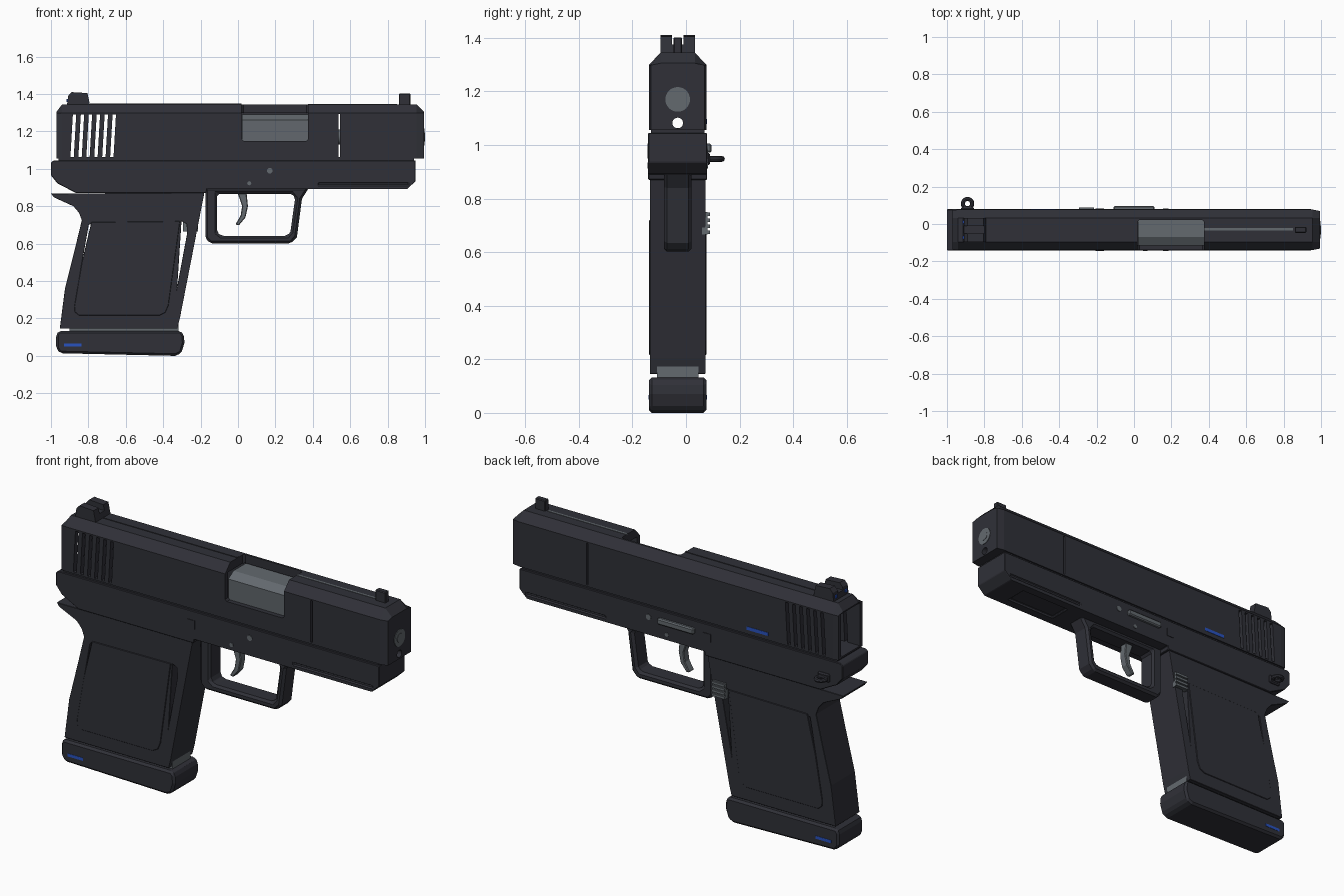
import bpy, bmesh, math
from mathutils import Vector

if "Cube" in bpy.data.objects:
    bpy.data.objects.remove(bpy.data.objects["Cube"])

YC = -0.031  # mid plane of the body


def material(name, rgb):
    m = bpy.data.materials.new(name)
    m.diffuse_color = (*rgb, 1)
    m.use_nodes = True
    m.node_tree.nodes["Principled BSDF"].inputs["Base Color"].default_value = m.diffuse_color
    return m


DARK = material("dark gunmetal", (0.029, 0.030, 0.039))
GREY = material("steel grey", (0.125, 0.142, 0.158))
BLUE = material("blue accent", (0.022, 0.085, 0.52))


def finish(name, bm, mat, bevel=0.0, smooth=False):
    bmesh.ops.recalc_face_normals(bm, faces=bm.faces)
    me = bpy.data.meshes.new(name)
    bm.to_mesh(me)
    bm.free()
    ob = bpy.data.objects.new(name, me)
    bpy.context.collection.objects.link(ob)
    me.materials.append(mat)
    if bevel:
        b = ob.modifiers.new("bevel", "BEVEL")
        b.width, b.segments, b.limit_method = bevel, 1, "ANGLE"
        b.angle_limit = math.radians(35)
    if smooth:
        bpy.ops.object.select_all(action="DESELECT")
        ob.select_set(True)
        bpy.context.view_layer.objects.active = ob
        bpy.ops.object.shade_smooth_by_angle()
    return ob


def plate(name, pts, y0, y1, mat=DARK, bevel=0.0):
    """Side profile in x-z, extruded across y."""
    bm = bmesh.new()
    a = [bm.verts.new((x, y0, z)) for x, z in pts]
    b = [bm.verts.new((x, y1, z)) for x, z in pts]
    n = len(pts)
    bm.faces.new(a)
    bm.faces.new(b[::-1])
    for i in range(n):
        bm.faces.new((a[i], a[(i + 1) % n], b[(i + 1) % n], b[i]))
    return finish(name, bm, mat, bevel)


def box(name, x, y, z, mat=DARK, bevel=0.0):
    pts = [(x[0], z[0]), (x[1], z[0]), (x[1], z[1]), (x[0], z[1])]
    return plate(name, pts, y[0], y[1], mat, bevel)


def rod(name, a, b, r, mat=DARK, seg=24):
    a, b = Vector(a), Vector(b)
    bm = bmesh.new()
    bmesh.ops.create_cone(bm, cap_ends=True, segments=seg, radius1=r, radius2=r, depth=(b - a).length)
    rot = (b - a).to_track_quat("Z", "Y").to_matrix()
    for v in bm.verts:
        v.co = rot @ v.co + (a + b) / 2
    return finish(name, bm, mat, smooth=True)


def cut(ob, *cutters):
    """Subtract the cutters and remove them."""
    bpy.context.view_layer.objects.active = ob
    for c in cutters:
        m = ob.modifiers.new("cut", "BOOLEAN")
        m.operation, m.solver, m.object = "DIFFERENCE", "EXACT", c
        bpy.ops.object.modifier_apply(modifier=m.name)
        bpy.data.objects.remove(c)


# Slide: chamfered section lofted along its length, with sloped ends
bm = bmesh.new()
rings = []
for x, top, inset in ((-0.97, 1.305, 0.003), (-0.94, 1.345, 0), (0.955, 1.345, 0), (0.995, 1.305, 0.008)):
    h = 0.108 - inset
    sec = [(-h, 1.055), (h, 1.055), (h, 1.298), (0.064, top), (-0.064, top), (-h, 1.298)]
    rings.append([bm.verts.new((x, YC + y, z)) for y, z in sec])
for a, b in zip(rings, rings[1:]):
    for i in range(6):
        bm.faces.new((a[i], a[(i + 1) % 6], b[(i + 1) % 6], b[i]))
bm.faces.new(rings[0])
bm.faces.new(rings[-1])
slide = finish("slide", bm, DARK)
wide = (-0.3, 0.3)
cut(slide,
    box("hollow", (-1.1, 0.9), (YC - 0.082, YC + 0.082), (1.064, 1.298)),
    box("port", (0.02, 0.375), (-0.3, 0.022), (1.15, 1.5), bevel=0.01),
    box("slit", (0.536, 0.546), wide, (1.064, 1.292)),
    rod("guide_hole", (0.8, YC, 1.082), (1.1, YC, 1.082), 0.02))
for i in range(6):
    x = -0.887 + i * 0.0425
    cut(slide, plate("slot", [(x - 0.009, 1.064), (x + 0.009, 1.064), (x + 0.022, 1.29), (x + 0.004, 1.29)], *wide))

# Barrel, chamber block and muzzle rings
rod("barrel", (0.3, YC, 1.17), (0.99, YC, 1.17), 0.04, GREY)
rod("muzzle_ring", (0.95, YC, 1.17), (0.998, YC, 1.17), 0.046, GREY, 32)
rod("muzzle_core", (0.99, YC, 1.17), (1.0, YC, 1.17), 0.024, GREY)
bm = bmesh.new()
sec = [(-0.11, 1.11), (0.04, 1.11), (0.04, 1.29), (-0.07, 1.29), (-0.115, 1.262)]
a, b = [[bm.verts.new((x, y, z)) for y, z in sec] for x in (0.022, 0.40)]
bm.faces.new(a)
bm.faces.new(b)
for i in range(5):
    bm.faces.new((a[i], a[(i + 1) % 5], b[(i + 1) % 5], b[i]))
finish("chamber_block", bm, GREY)
box("top_inlay", (0.375, 0.85), (-0.034, -0.022), (1.342, 1.347), GREY)
box("top_rib", (-0.79, 0.02), (-0.034, -0.022), (1.342, 1.348))

# Sights
box("front_sight", (0.86, 0.922), (YC - 0.016, YC + 0.016), (1.335, 1.402), bevel=0.004)
rear = plate("rear_sight", [(-0.915, 1.335), (-0.79, 1.335), (-0.805, 1.405), (-0.89, 1.41), (-0.908, 1.39)],
             YC - 0.064, YC + 0.064)
cut(rear, box("notch", (-1, -0.7), (YC - 0.021, YC + 0.021), (1.375, 1.5)))
for s in (-1, 1):
    y = YC + s * 0.042
    box("rear_sight_dot", (-0.917, -0.908), (y - 0.008, y + 0.008), (1.357, 1.373), BLUE)

# Frame under the slide, with a stepped rail at the front
frame = plate("frame", [(-1, 1.035), (-1, 0.965), (-0.965, 0.922), (-0.865, 0.87), (-0.17, 0.87), (-0.165, 0.892),
                        (0.905, 0.892), (0.95, 0.935), (0.95, 1.045), (-0.985, 1.045)], YC - 0.11, YC + 0.11, bevel=0.004)
for s in (-1, 1):
    y = sorted((YC + s * 0.104, YC + s * 0.2))
    cut(frame, box("groove", (0.43, 0.91), y, (0.912, 0.927)))
cut(frame, box("rail_recess", (0.48, 0.78), (YC - 0.06, YC + 0.06), (0.85, 0.905)))
box("slide_bed", (-0.96, 0.94), (YC - 0.1, YC + 0.1), (1.04, 1.06))

# Trigger guard and trigger
guard = plate("trigger_guard", [(-0.175, 0.9), (-0.175, 0.63), (-0.15, 0.602), (0.285, 0.602), (0.315, 0.635),
                                (0.342, 0.84), (0.38, 0.9)], YC - 0.052, YC + 0.052, bevel=0.012)
cut(guard, plate("opening", [(-0.112, 0.866), (-0.112, 0.66), (-0.09, 0.642), (0.262, 0.642), (0.28, 0.662),
                             (0.306, 0.846), (0.29, 0.866)], *wide))
# the frame floor closes the guard opening from above
plate("trigger", [(-0.005, 0.88), (0.045, 0.88), (0.053, 0.80), (0.04, 0.74), (0.005, 0.698), (-0.014, 0.702),
                  (0.014, 0.75), (0.022, 0.80)], YC - 0.022, YC + 0.022, GREY, 0.004)

# Grip with narrow openings beside the panels
grip = plate("grip", [(-1, 0.868), (-0.985, 0.848), (-0.88, 0.80), (-0.85, 0.765), (-0.835, 0.725), (-0.87, 0.58),
                      (-0.925, 0.36), (-0.953, 0.145), (-0.325, 0.145), (-0.31, 0.205), (-0.18, 0.872)],
             YC - 0.103, YC + 0.103, bevel=0.01)
cut(grip,
    plate("front_gap", [(-0.302, 0.72), (-0.275, 0.705), (-0.272, 0.655), (-0.325, 0.37)], *wide),
    plate("rear_gap", [(-0.786, 0.705), (-0.798, 0.70), (-0.832, 0.51)], *wide))
panel = [(-0.784, 0.715), (-0.31, 0.72), (-0.372, 0.27), (-0.388, 0.232), (-0.42, 0.216), (-0.85, 0.216),
         (-0.873, 0.235), (-0.875, 0.265), (-0.835, 0.50)]
for s in (-1, 1):
    y = sorted((YC + s * 0.095, YC + s * 0.107))
    plate("grip_panel", panel, *y, bevel=0.002)

# Magazine body and base pad
box("magazine", (-0.90, -0.318), (YC - 0.078, YC + 0.078), (0.10, 0.18), GREY)
plate("base_pad", [(-0.958, 0.133), (-0.972, 0.115), (-0.972, 0.04), (-0.95, 0.014), (-0.335, 0.0), (-0.303, 0.015),
                   (-0.286, 0.07), (-0.29, 0.115), (-0.307, 0.133)], YC - 0.108, YC + 0.108, bevel=0.012)

# Pins, square plates and accents on both sides
for s in (-1, 1):
    def side(a, b):
        return sorted((YC + s * a, YC + s * b))
    for x, z, r in ((0.17, 0.99, 0.015), (0.06, 0.923, 0.011)):
        y = side(0.1, 0.113)
        rod("pin", (x, y[0], z), (x, y[1], z), r, GREY, 16)
    box("square_plate", (-0.205, -0.16), side(0.105, 0.113), (0.95, 0.995))
    box("base_accent", (-0.93, -0.836), side(0.105, 0.1095), (0.05, 0.066), BLUE)

# Controls on the far side
box("slide_accent", (-0.55, -0.42), (0.07, 0.079), (1.078, 1.096), BLUE)
box("slide_stop", (-0.11, 0.11), (0.07, 0.096), (0.972, 1.005), GREY, 0.006)
box("release_button", (-0.295, -0.215), (0.06, 0.08), (0.665, 0.75), GREY)
for i in range(4):
    z = 0.668 + i * 0.022
    box("button_ridge", (-0.295, -0.215), (0.075, 0.089), (z, z + 0.013), GREY)

# Sling ring at the rear
box("ring_base", (-0.925, -0.855), (0.07, 0.09), (0.925, 0.97), DARK, 0.006)
bm = bmesh.new()
N, M = 20, 8
vs = []
for i in range(N):
    t = 2 * math.pi * i / N
    row = []
    for j in range(M):
        p = 2 * math.pi * j / M
        r = 0.025 + 0.011 * math.cos(p)
        row.append(bm.verts.new((-0.89 + r * math.cos(t), 0.109 + r * math.sin(t), 0.948 + 0.011 * math.sin(p))))
    vs.append(row)
for i in range(N):
    for j in range(M):
        k, l = (i + 1) % N, (j + 1) % M
        bm.faces.new((vs[i][j], vs[k][j], vs[k][l], vs[i][l]))
finish("sling_ring", bm, DARK, smooth=True)
